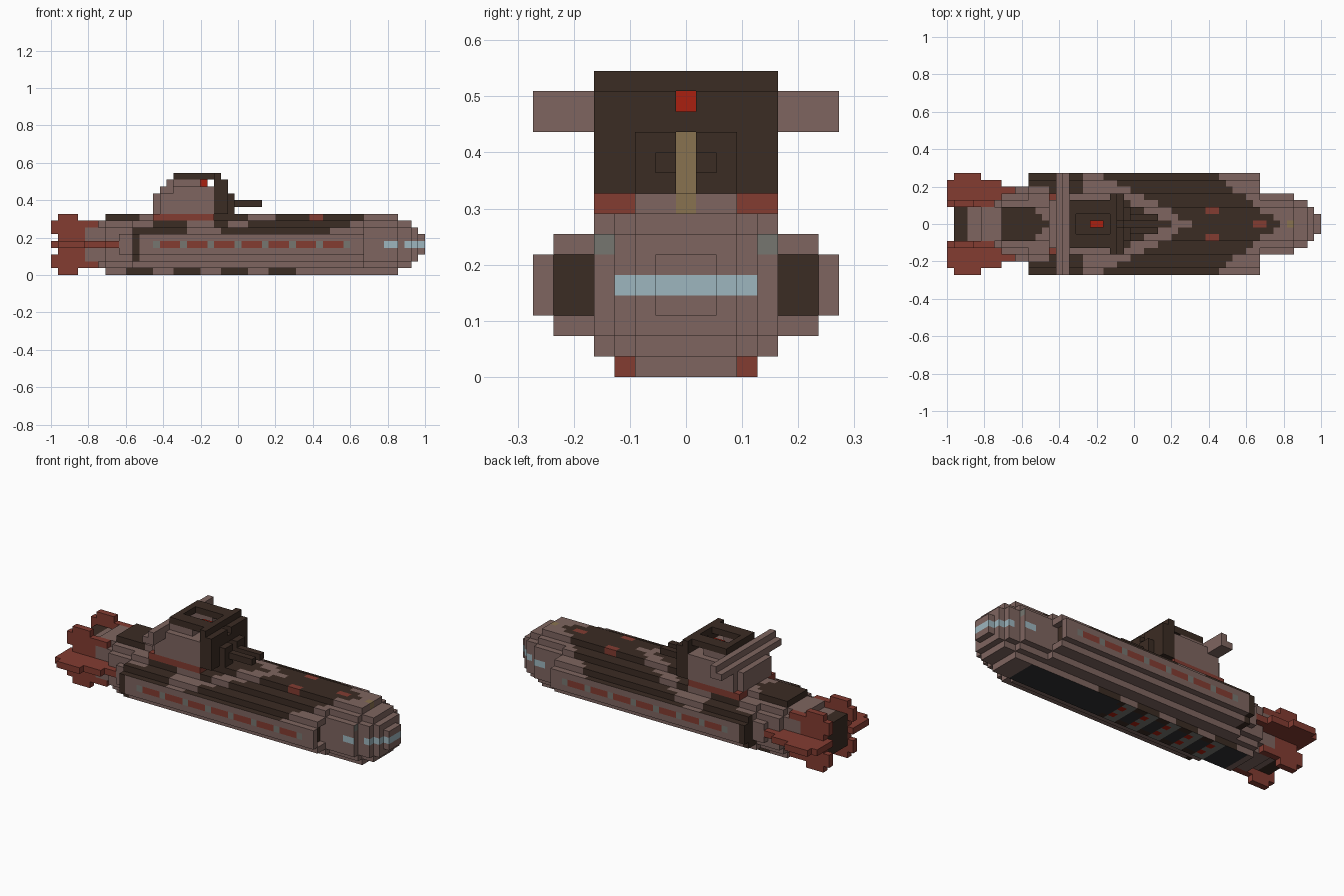
import bpy
import bmesh
from mathutils import Vector

cube = bpy.data.objects.get("Cube")
if cube:
    bpy.data.objects.remove(cube, do_unlink=True)

# Block size: the boat is 55 blocks long
V = 2 / 55
MID = 4  # block layer of the hull axis

PALETTE = {
    "hull_mauve": (0.21, 0.13, 0.115),
    "camouflage_brown": (0.044, 0.025, 0.017),
    "fin_red": (0.227, 0.045, 0.031),
    "signal_red": (0.40, 0.014, 0.005),
    "window_blue": (0.34, 0.47, 0.52),
    "metal_grey": (0.18, 0.18, 0.16),
    "brass_tan": (0.25, 0.17, 0.08),
    "keel_charcoal": (0.03, 0.031, 0.033),
}
MAUVE, BROWN, RED, SIGNAL, BLUE, GREY, TAN, CHARCOAL = range(len(PALETTE))
materials = []
for name, rgb in PALETTE.items():
    mat = bpy.data.materials.new(name)
    mat.use_nodes = True
    mat.diffuse_color = (*rgb, 1)
    mat.node_tree.nodes["Principled BSDF"].inputs["Base Color"].default_value = (*rgb, 1)
    materials.append(mat)

SIDES = [Vector(s) for s in ((1, 0, 0), (-1, 0, 0), (0, 1, 0), (0, -1, 0), (0, 0, 1), (0, 0, -1))]


def block_part(name, solid, colour):
    """Build the outer skin of all blocks where solid(i, |j|, k) holds."""
    filled = {(i, j, k) for i in range(55) for j in range(-7, 8) for k in range(15)
              if solid(i, abs(j), k)}
    bm = bmesh.new()
    verts = {}
    for cell in sorted(filled):
        for n in SIDES:
            if tuple(int(c + d) for c, d in zip(cell, n)) in filled:
                continue
            u = Vector((n.y, n.z, n.x))
            w = n.cross(u)
            ring = []
            for a, b in ((-1, -1), (1, -1), (1, 1), (-1, 1)):
                p = Vector(cell) + (n + a * u + b * w) / 2
                key = tuple(round(2 * c) for c in p)
                if key not in verts:
                    verts[key] = bm.verts.new(((p.x + 0.5) * V - 1, p.y * V, (p.z + 0.5) * V))
                ring.append(verts[key])
            face = bm.faces.new(ring)
            face.material_index = colour(cell[0], abs(cell[1]), cell[2], n)
    mesh = bpy.data.meshes.new(name)
    bm.to_mesh(mesh)
    bm.free()
    for mat in materials:
        mesh.materials.append(mat)
    obj = bpy.data.objects.new(name, mesh)
    bpy.context.collection.objects.link(obj)
    return obj


# Half widths by distance from the axis layer, for each hull radius
SECTIONS = {1: (1, 1), 2: (2, 2, 2), 3: (3, 3, 3, 2), 4: (4, 4, 4, 3, 2)}


def radius(i):
    if i < 5:
        return 2
    if i < 8:
        return 3
    return 4 if i <= 50 else 3 if i <= 52 else 2 if i == 53 else 1


def camouflage(i, j):
    """Chevron pattern shared by the deck and the side pods."""
    x, y = (i + 0.5) * V - 1, j * V
    nose = 0.2 - 1.85 * y
    if nose + 0.12 < x < 0.78 - 1.3 * y:
        return BROWN
    if -0.13 < x < nose:
        return BROWN
    if j <= 2 and -0.70 < x < -0.45 - y:
        return BROWN
    if j >= 4 and (-0.45 < x < -0.27 or (j >= 6 and x < -0.27)):
        return BROWN
    return MAUVE


def hull_solid(i, j, k):
    d = abs(k - MID)
    section = SECTIONS[radius(i)]
    return i >= 1 and d < len(section) and j <= section[d]


def hull_colour(i, j, k, n):
    if i <= 2:
        return BROWN
    # Bow window band and round side windows
    if k == MID and (i >= 52 or (i in (49, 50) and abs(n.y) > 0)):
        return BLUE
    if k == 6 and n.x > 0 and ((i == 50 and j == 4) or (i == 52 and j == 2)):
        return GREY
    # Deck hatches
    if k == 8:
        if (i in (38, 39) and j == 2) or (i in (45, 46) and j == 0):
            return RED
        if i == 50 and j == 0:
            return TAN
    # Keel panels, lamps and stripes
    if k == 0:
        if n.z < 0 and j <= 2 and (32 <= i <= 47 or 9 <= i <= 12):
            return CHARCOAL
        if n.z < 0 and 13 <= i <= 31:
            if i % 4 == 2 and j == 1:
                return SIGNAL
            if i % 4 in (1, 2):
                return GREY
            return BROWN if j == 2 else CHARCOAL
        if 11 <= i <= 35 and (i - 11) % 7 < 4:
            return BROWN
    return camouflage(i, j) if k >= 6 and i >= 8 else MAUVE


block_part("main_hull", hull_solid, hull_colour)


# Side pods with recessed front intakes
POD = {1: 4, 2: 6, 3: 7, 4: 7, 5: 7, 6: 6, 7: 4}


def pod_solid(i, j, k):
    if i in (10, 11):
        return j == 5 and 3 <= k <= 5
    intake = i == 45 and j in (5, 6) and 3 <= k <= 5
    return 12 <= i <= 45 and 3 <= j <= POD.get(k, 0) and not intake


def pod_colour(i, j, k, n):
    if i == 12 and j >= 5 and 2 <= k <= 5:
        return BROWN
    if i == 44 and n.x > 0:
        return BROWN
    # Red side stripe with evenly spaced ports
    if k == MID and j == 7 and 15 <= i <= 43:
        return GREY if i % 4 == 3 else RED
    if k >= 6 or (k == 5 and n.z > 0):
        return camouflage(i, j)
    return MAUVE


block_part("side_pods", pod_solid, pod_colour)


# Stern planes and twin rudders
def plane_solid(i, j, k):
    if k != MID:
        return False
    return (i <= 7 and 3 <= j <= 6) or (1 <= i <= 4 and j == 7) or (i in (8, 9) and j == 5)


def rudder_solid(i, j, k):
    d = abs(k - MID)
    if j != 3 or d > 4:
        return False
    return 1 <= i <= 3 if d == 4 else i <= 6 if d >= 2 else 1 <= i <= 4


block_part("stern_planes", plane_solid, lambda i, j, k, n: RED)
block_part("rudders", rudder_solid, lambda i, j, k, n: RED)


# Conning tower: red footing, stepped walls around an open bridge
def tower_solid(i, j, k):
    if k == 8:
        return (i == 14 and j <= 2) or (15 <= i <= 23 and j <= 4)
    if 9 <= k <= 11:
        return 15 <= i <= 23 and j <= (3 if i == 15 else 4)
    if k == 12:
        return 16 <= i <= 23 and (2 <= j <= 4 or i <= 17)
    return k == 13 and 17 <= i <= 21 and (2 <= j <= 3 or i == 17)


def tower_colour(i, j, k, n):
    if k == 8:
        return RED
    if j == 0 and n.x > 0:
        return TAN
    return BROWN if k == 11 and i >= 18 and n.z > 0 else MAUVE


block_part("conning_tower", tower_solid, tower_colour)


# Front shield with a centre slot, and the bridge rim
def shield_solid(i, j, k):
    if i in (24, 25):
        return 9 <= k <= (14 if i == 24 else 13) and j <= 4 and (j > 0 or k in (12, 14))
    return i == 26 and 9 <= k <= 11 and 1 <= j <= 2


block_part("tower_shield", shield_solid, lambda i, j, k, n: BROWN)
block_part("bridge_rim",
           lambda i, j, k: k == 14 and 18 <= i <= 23 and (j in (2, 3) or (i == 18 and j < 2)),
           lambda i, j, k, n: BROWN)

# Signal lamp on its post, and the twin forward barrels
block_part("lamp_post", lambda i, j, k: i in (21, 22) and j == 0 and k == 12,
           lambda i, j, k, n: BROWN)
block_part("signal_lamp", lambda i, j, k: i in (21, 22) and j == 0 and k == 13,
           lambda i, j, k, n: SIGNAL)
block_part("forward_barrels", lambda i, j, k: 26 <= i <= 30 and j == 1 and k == 10,
           lambda i, j, k, n: BROWN)
